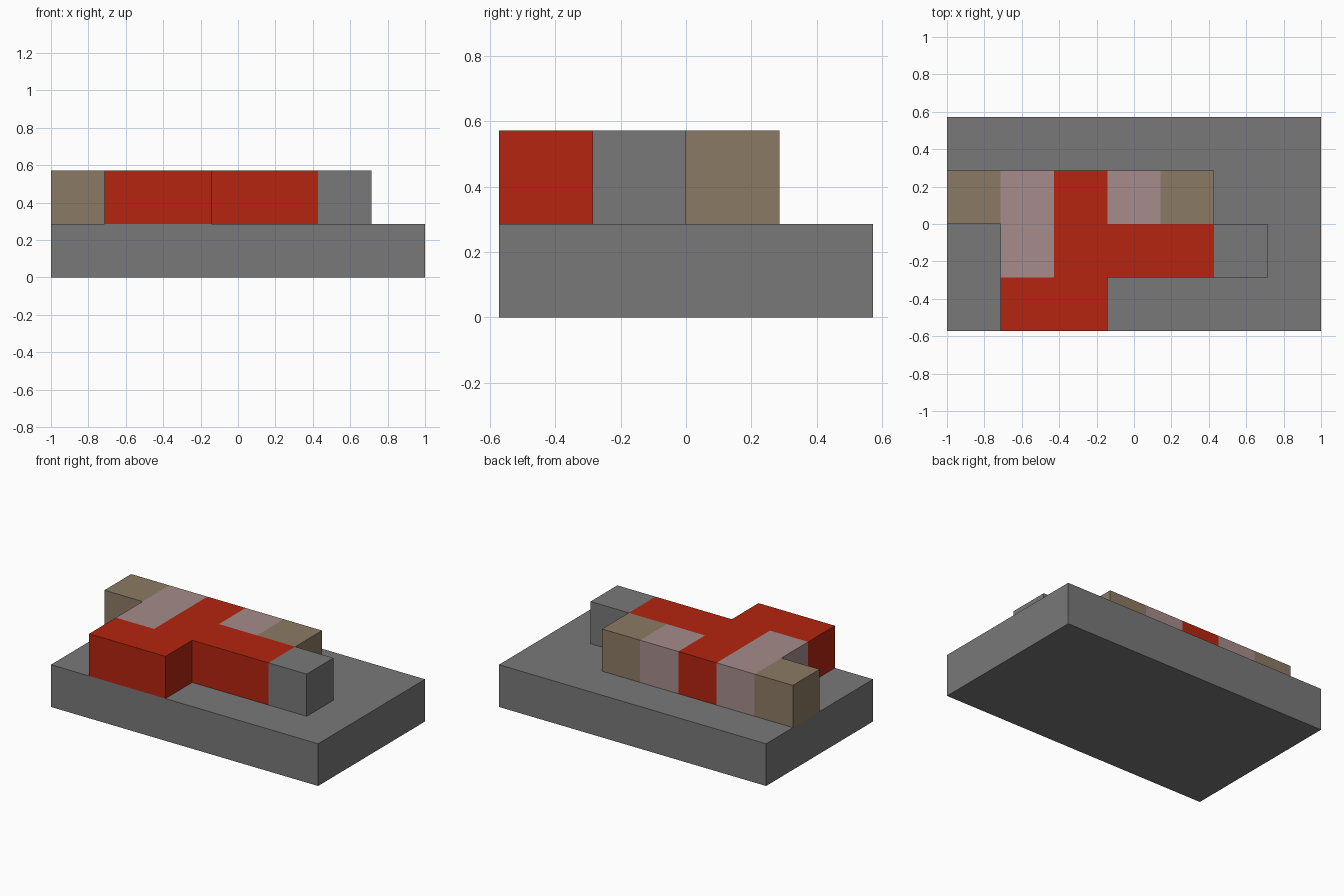
import bpy
import bmesh
from mathutils import Vector

if "Cube" in bpy.data.objects:
    bpy.data.objects.remove(bpy.data.objects["Cube"], do_unlink=True)

U = 2 / 7                                  # one block of the grid
ORIGIN = Vector((-3.5 * U, -2 * U, 0))     # front corner of the slab


def material(name, rgb):
    mat = bpy.data.materials.new(name)
    mat.use_nodes = True
    mat.diffuse_color = (*rgb, 1)
    mat.node_tree.nodes["Principled BSDF"].inputs["Base Color"].default_value = (*rgb, 1)
    return mat


GREY = material("stone_grey", (0.19, 0.19, 0.19))
PALETTE = {
    "r": material("red", (0.46, 0.018, 0.005)),
    "p": material("dusty_pink", (0.38, 0.26, 0.26)),
    "b": material("brown", (0.26, 0.195, 0.125)),
    "g": GREY,
}
KEYS = list(PALETTE)

# Raised figure, one letter per block, rows listed from front to back
ROWS = [".rr....",
        ".prrrg.",
        "bprpb.."]


def finish(bm, name, mats):
    mesh = bpy.data.meshes.new(name)
    bm.to_mesh(mesh)
    bm.free()
    for mat in mats:
        mesh.materials.append(mat)
    obj = bpy.data.objects.new(name, mesh)
    bpy.context.collection.objects.link(obj)
    return obj


# Base slab
bm = bmesh.new()
bmesh.ops.create_cube(bm, size=1)
for v in bm.verts:
    v.co = Vector((v.co.x * 7, v.co.y * 4, v.co.z + 0.5)) * U
finish(bm, "base_slab", [GREY])

# Raised figure: lay out the footprint, then extrude it one block up
bm = bmesh.new()
for row, line in enumerate(ROWS):
    for col, key in enumerate(line):
        if key != ".":
            corners = [(col, row), (col + 1, row), (col + 1, row + 1), (col, row + 1)]
            bm.faces.new([bm.verts.new(ORIGIN + Vector((x, y, 1)) * U) for x, y in corners])
bmesh.ops.remove_doubles(bm, verts=bm.verts, dist=0.001)
result = bmesh.ops.extrude_face_region(bm, geom=bm.faces[:])
top = [g for g in result["geom"] if isinstance(g, bmesh.types.BMVert)]
bmesh.ops.translate(bm, verts=top, vec=(0, 0, U))
bmesh.ops.recalc_face_normals(bm, faces=bm.faces)

# Colour each face after the block just behind it
bm.normal_update()
for face in bm.faces:
    inside = (face.calc_center_median() - face.normal * U / 2 - ORIGIN) / U
    face.material_index = KEYS.index(ROWS[int(inside.y)][int(inside.x)])
finish(bm, "raised_figure", PALETTE.values())
